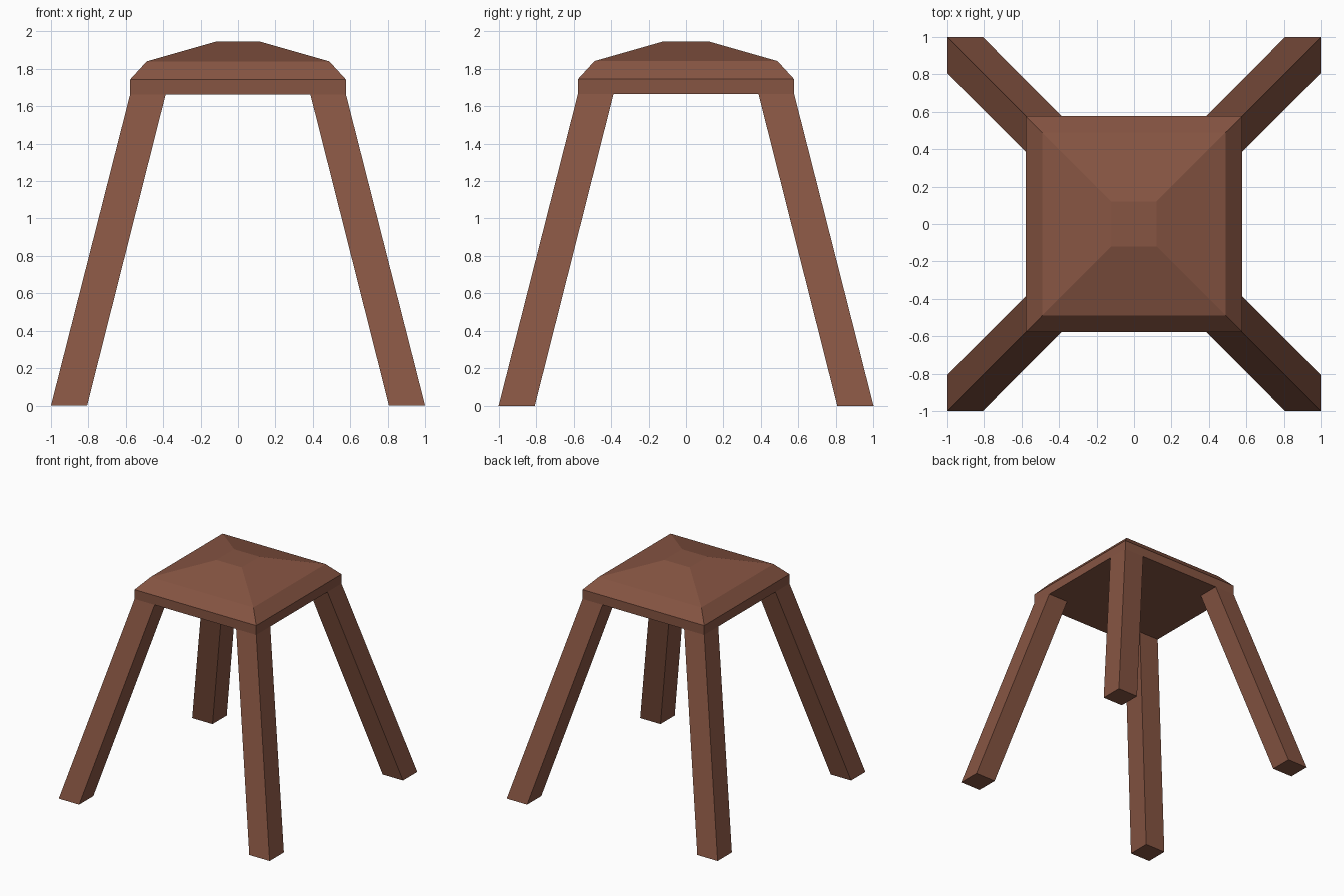
import bpy

if "Cube" in bpy.data.objects:
    bpy.data.objects.remove(bpy.data.objects["Cube"])

wood = bpy.data.materials.new("brown_wood")
wood.diffuse_color = (0.24, 0.09, 0.055, 1)
wood.use_nodes = True
wood.node_tree.nodes["Principled BSDF"].inputs["Base Color"].default_value = wood.diffuse_color

SEAT, INNER, UNDER = 0.577, 0.387, 1.663   # seat half width, leg inner edge, underside height


def make(name, verts, faces):
    mesh = bpy.data.meshes.new(name)
    mesh.from_pydata(verts, [], faces)
    mesh.materials.append(wood)
    obj = bpy.data.objects.new(name, mesh)
    bpy.context.collection.objects.link(obj)
    return obj


def square(lo, hi, z):
    return [(lo, lo, z), (hi, lo, z), (hi, hi, z), (lo, hi, z)]


def sides(ring):
    a, b = ring * 4, ring * 4 + 4
    return [(a + i, a + (i + 1) % 4, b + (i + 1) % 4, b + i) for i in range(4)]


# Seat: stacked square rings, closed on top
verts, faces = [], []
profile = [(SEAT, UNDER), (SEAT, 1.743), (0.488, 1.84), (0.12, 1.945)]
for r, z in profile:
    verts += square(-r, r, z)
for ring in range(len(profile) - 1):
    faces += sides(ring)
faces.append((12, 13, 14, 15))

# Underside: cross shape that leaves the corners open for the legs
s, n = SEAT, INNER
cross = []
for c, d in ((1, 0), (0, 1), (-1, 0), (0, -1)):
    for x, y in ((s, -n), (s, n), (n, n)):
        cross.append((x * c - y * d, x * d + y * c, UNDER))
start = len(verts)
verts += cross
faces.append(tuple(range(start + 11, start - 1, -1)))
make("seat", verts, faces)

# Legs: splayed square posts, mirrored to the four corners
for sx, sy, name in ((1, -1, "front_right_leg"), (-1, -1, "front_left_leg"),
                     (1, 1, "back_right_leg"), (-1, 1, "back_left_leg")):
    pts = square(0.807, 1.0, 0) + square(INNER, SEAT, UNDER)
    leg_faces = [(3, 2, 1, 0)] + sides(0)
    if sx * sy < 0:
        leg_faces = [f[::-1] for f in leg_faces]
    make(name, [(x * sx, y * sy, z) for x, y, z in pts], leg_faces)
